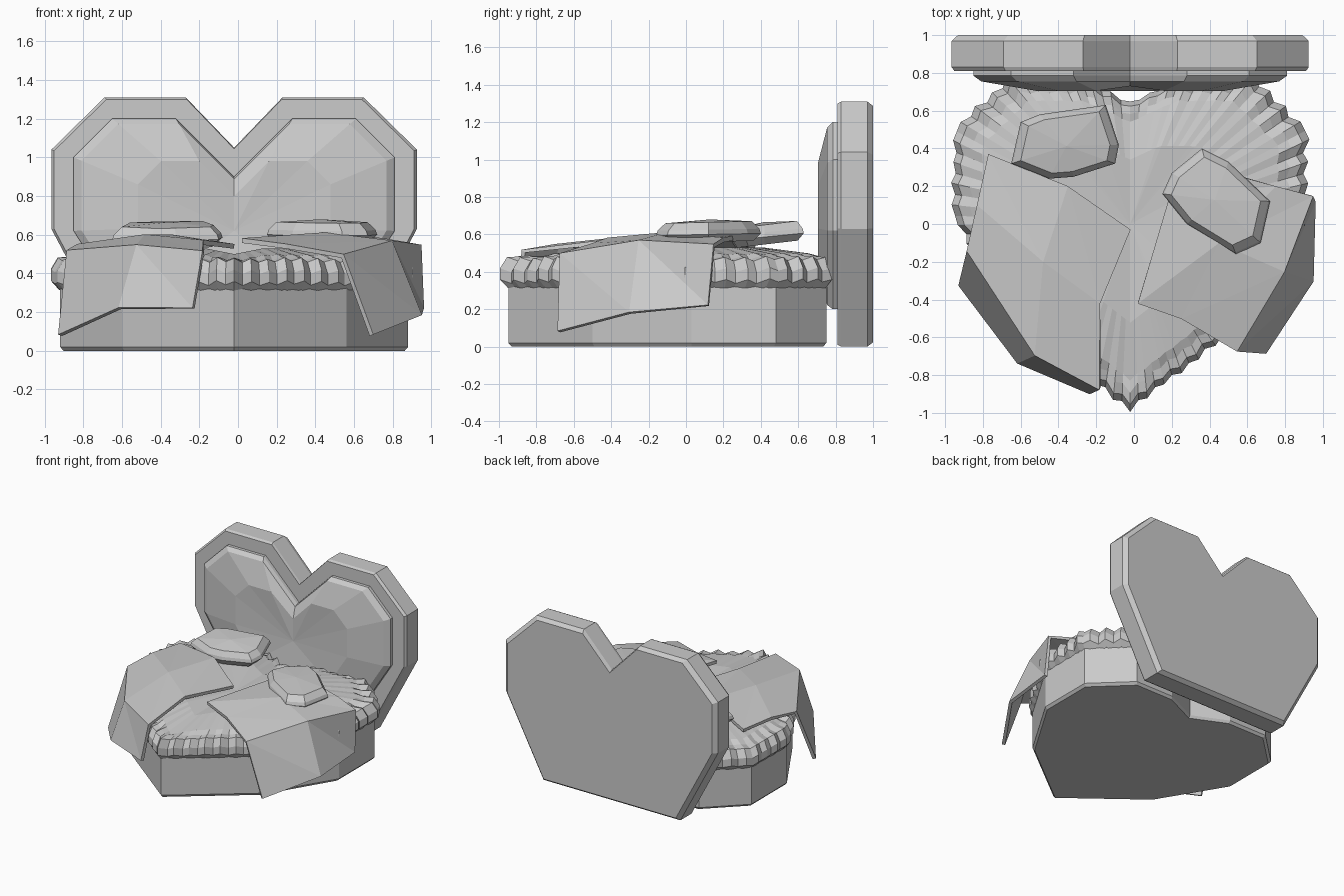
import bpy, math, random
from mathutils import Vector

random.seed(4)
cube = bpy.data.objects.get("Cube")
if cube:
    bpy.data.objects.remove(cube, do_unlink=True)

grey = bpy.data.materials.new("light grey")
grey.use_nodes = True
grey.diffuse_color = (0.6, 0.6, 0.6, 1)
grey.node_tree.nodes["Principled BSDF"].inputs["Base Color"].default_value = (0.6, 0.6, 0.6, 1)

CX = -0.02  # symmetry line of the bed


def make(name, verts, faces):
    mesh = bpy.data.meshes.new(name)
    mesh.from_pydata(verts, [], faces)
    mesh.materials.append(grey)
    obj = bpy.data.objects.new(name, mesh)
    bpy.context.collection.objects.link(obj)
    bpy.context.view_layer.objects.active = obj
    bpy.ops.object.mode_set(mode='EDIT')
    bpy.ops.mesh.select_all(action='SELECT')
    bpy.ops.mesh.normals_make_consistent(inside=False)
    bpy.ops.object.mode_set(mode='OBJECT')
    return obj


def loft(name, rings, tip=None):
    """Skin closed rings; cap the first flat, the last flat or as a fan to tip."""
    n = len(rings[0])
    verts = [p for ring in rings for p in ring]
    faces = [tuple(range(n))]
    for r in range(len(rings) - 1):
        for i in range(n):
            j = (i + 1) % n
            faces.append((r * n + i, r * n + j, r * n + n + j, r * n + n + i))
    last = (len(rings) - 1) * n
    if tip:
        verts.append(tip)
        faces += [(last + i, last + (i + 1) % n, len(verts) - 1) for i in range(n)]
    else:
        faces.append(tuple(range(last, last + n)))
    return make(name, verts, faces)


def mirrored(half):
    """Close a half outline; points on the axis are not doubled."""
    return half + [(-x, v) for x, v in reversed(half) if x > 0]


def resample(outline, n):
    pts = [Vector(p) for p in outline]
    lengths = [(pts[(i + 1) % len(pts)] - p).length for i, p in enumerate(pts)]
    step, out = sum(lengths) / n, []
    for k in range(n):
        d, i = k * step, 0
        while d > lengths[i]:
            d -= lengths[i]
            i += 1
        out.append(pts[i].lerp(pts[(i + 1) % len(pts)], d / lengths[i]))
    return out


# Bed base
heart = mirrored([(0, -0.95), (0.58, -0.5), (0.9, 0.03), (0.9, 0.48),
                  (0.62, 0.75), (0.28, 0.75), (0, 0.62)])


def floor_ring(scale, z):
    return [(CX + x * scale, y * scale, z) for x, y in heart]


loft("bed_base", [floor_ring(0.98, 0), floor_ring(1, 0.02), floor_ring(1, 0.4)])

# Mattress with ruffled rim and a shallow centre crease
COUNT = 104
edge = resample(heart, COUNT)
ruffle = [0.012 * math.cos(math.pi * i) + random.uniform(-0.008, 0.008) for i in range(COUNT)]
ruffle[0] = 0.012
profile = [(0.9, 0.36, 0), (0.99, 0.305, 1), (1.035, 0.35, 1), (1.035, 0.41, 1), (0.995, 0.47, 1),
           (0.93, 0.475, 0.8), (0.87, 0.495, 0.3), (0.55, 0.53, 0)]
rings = []
for scale, z, amount in profile:
    ring = []
    for i, p in enumerate(edge):
        s = scale + ruffle[i] * amount
        dip = 0.03 * max(0, 1 - abs(p.x * s) / 0.15) if z > 0.49 else 0
        ring.append((CX + p.x * s, p.y * s, z - dip + ruffle[i] * amount * 0.7))
    rings.append(ring)
loft("mattress", rings, (CX, 0, 0.5))

# Headboard
board = mirrored([(0.61, 0), (0.945, 0.63), (0.945, 1.04), (0.67, 1.31), (0.25, 1.31), (0, 1.05)])


def wall_ring(outline, scale, y, centre=0.65):
    return [(CX + x * scale, y, centre + (z - centre) * scale) for x, z in outline]


loft("headboard", [wall_ring(board, 0.965, 1), wall_ring(board, 1, 0.97),
                   wall_ring(board, 1, 0.83), wall_ring(board, 0.985, 0.81)])

# Padded heart on the headboard
pad = mirrored([(0.56, 0.2), (0.83, 0.62), (0.83, 1.0), (0.63, 1.2), (0.3, 1.2), (0, 0.9)])
front = [(x, y + (0.025 if abs(x - CX) < 0.01 else 0), z) for x, y, z in wall_ring(pad, 0.6, 0.705)]
loft("headboard_cushion", [wall_ring(pad, 1, 0.82), wall_ring(pad, 1, 0.785),
                           wall_ring(pad, 0.95, 0.755), front], (CX, 0.73, 0.62))


# Draped blankets: rows run from the inner edge over the fold to the hem
def blanket(name, rows):
    n = len(rows[0])
    verts = [p for row in rows for p in row]
    faces = []
    for r in range(len(rows) - 1):
        for c in range(n - 1):
            a = r * n + c
            faces += [(a, a + 1, a + n + 1), (a, a + n + 1, a + n)]
    obj = make(name, verts, faces)
    solid = obj.modifiers.new("thickness", 'SOLIDIFY')
    solid.thickness = 0.025
    solid.offset = 0


blanket("right_blanket", [
    [(-0.77, 0.37, 0.53), (-0.35, 0.2, 0.59), (-0.02, -0.03, 0.54)],
    [(-0.83, 0.1, 0.54), (-0.48, -0.2, 0.59), (-0.18, -0.42, 0.56)],
    [(-0.88, -0.14, 0.51), (-0.52, -0.69, 0.54), (-0.18, -0.87, 0.51)],
    [(-0.92, -0.32, 0.08), (-0.61, -0.73, 0.22), (-0.23, -0.89, 0.22)]])
blanket("left_blanket", [
    [(0.02, -0.42, 0.57), (0.19, 0.15, 0.58), (0.57, 0.25, 0.58)],
    [(0.25, -0.5, 0.54), (0.45, -0.1, 0.6), (0.75, 0.2, 0.57)],
    [(0.54, -0.67, 0.49), (0.79, -0.25, 0.56), (0.94, 0.15, 0.54)],
    [(0.69, -0.68, 0.08), (0.94, -0.3, 0.18), (0.95, 0.12, 0.22)]])


# Pillows
def pillow(name, outline, z, tilt):
    cx = sum(p[0] for p in outline) / len(outline)
    cy = sum(p[1] for p in outline) / len(outline)

    def ring(s, h):
        return [(cx + (x - cx) * s, cy + (y - cy) * s, z + h + (y - cy) * tilt) for x, y in outline]
    loft(name, [ring(0.85, -0.04), ring(1, 0), ring(0.97, 0.025), ring(0.83, 0.065)],
         (cx, cy, z + 0.08))


pillow("right_pillow", [(-0.65, 0.32), (-0.6, 0.54), (-0.5, 0.58), (-0.15, 0.63), (-0.08, 0.42),
                        (-0.1, 0.32), (-0.32, 0.25), (-0.45, 0.24)], 0.585, 0.1)
pillow("left_pillow", [(0.15, 0.16), (0.2, 0.27), (0.36, 0.4), (0.5, 0.33), (0.72, 0.12),
                       (0.67, -0.1), (0.54, -0.16), (0.28, 0.0)], 0.6, 0.02)
